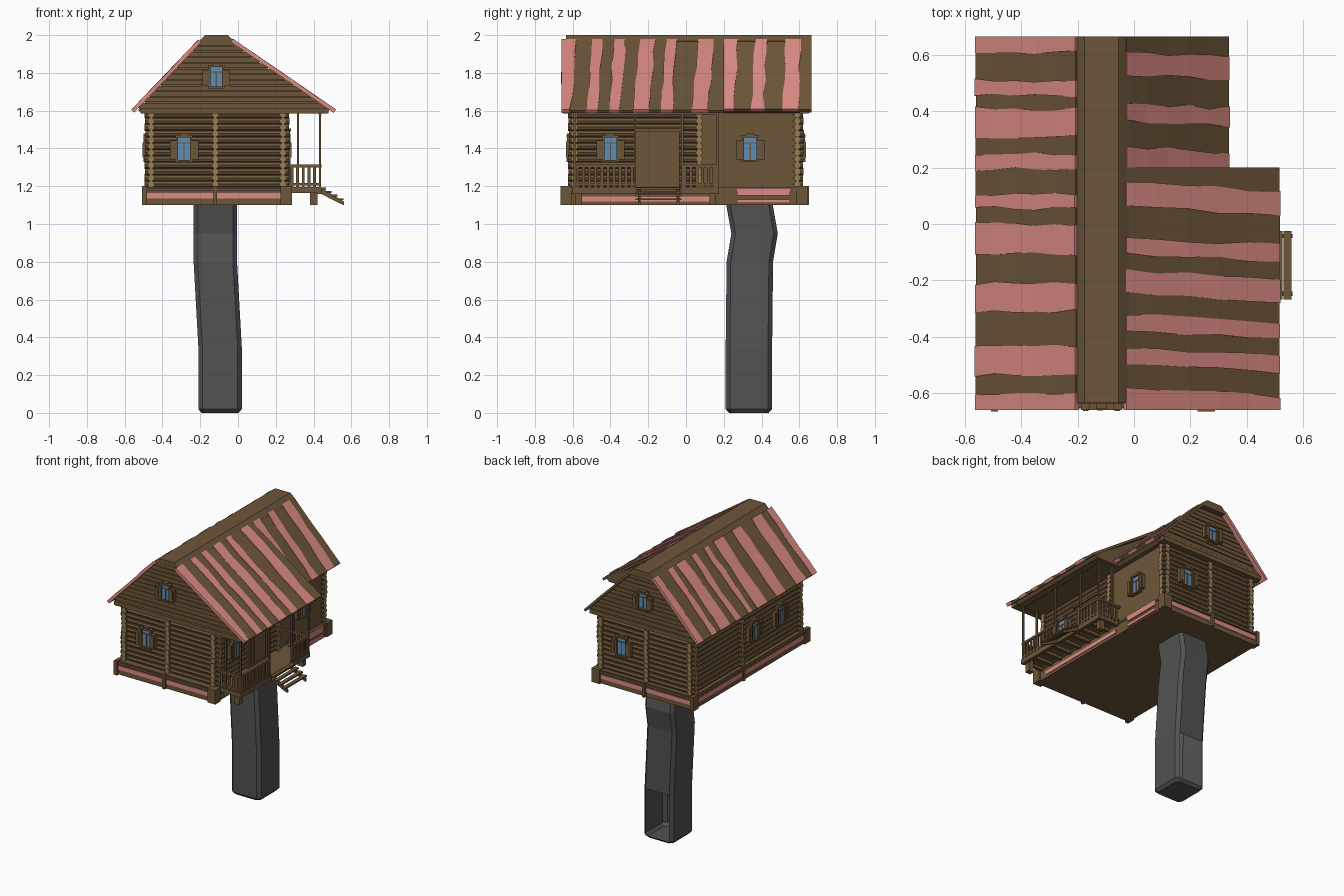
import bpy, bmesh, math, random
from mathutils import Matrix, Vector

if "Cube" in bpy.data.objects:
    bpy.data.objects.remove(bpy.data.objects["Cube"])
random.seed(4)

def mat(name, c):
    m = bpy.data.materials.new(name)
    m.diffuse_color = (*c, 1)
    m.use_nodes = True
    m.node_tree.nodes["Principled BSDF"].inputs["Base Color"].default_value = m.diffuse_color
    return m
MATS = [mat("brown_wood", (.155, .094, .042)), mat("pink_paint", (.72, .26, .235)),
        mat("light_log_end", (.31, .205, .088)), mat("blue_glass", (.11, .27, .46)),
        mat("dark_grey_stone", (.085, .085, .087))]
BROWN, PINK, TAN, BLUE, GREY = range(5)

def finish(name, bm, recalc=True):
    if recalc:
        bmesh.ops.recalc_face_normals(bm, faces=bm.faces)
    me = bpy.data.meshes.new(name)
    bm.to_mesh(me); bm.free()
    for m in MATS:
        me.materials.append(m)
    ob = bpy.data.objects.new(name, me)
    bpy.context.collection.objects.link(ob)
    return ob

def add_box(bm, lo, hi, m=BROWN, M=Matrix()):
    lo, hi = Vector(lo), Vector(hi)
    T = M @ Matrix.Translation((lo + hi) / 2) @ Matrix.Diagonal((*(hi - lo), 1))
    vs = bmesh.ops.create_cube(bm, size=1, matrix=T)["verts"]
    for f in {f for v in vs for f in v.link_faces}:
        f.material_index = m

def boxes(name, items, M=Matrix()):
    bm = bmesh.new()
    for it in items:
        add_box(bm, it[0], it[1], it[2] if len(it) > 2 else BROWN, M)
    return finish(name, bm)

def prism(bm, pts, y0, y1, m=BROWN):
    """Extrude an x,z outline along y."""
    a = [bm.verts.new((x, y0, z)) for x, z in pts]
    b = [bm.verts.new((x, y1, z)) for x, z in pts]
    n = len(pts)
    fs = [bm.faces.new(a), bm.faces.new(b[::-1])]
    fs += [bm.faces.new((a[i], b[i], b[(i + 1) % n], a[(i + 1) % n])) for i in range(n)]
    for f in fs:
        f.material_index = m

def add_log(bm, a, b, r=.019):
    a, b = Vector(a), Vector(b)
    d = b - a
    T = Matrix.Translation((a + b) / 2) @ d.to_track_quat('Z', 'Y').to_matrix().to_4x4()
    vs = bmesh.ops.create_cone(bm, cap_ends=True, segments=8, radius1=r, radius2=r,
                               depth=d.length, matrix=T)["verts"]
    for f in {f for v in vs for f in v.link_faces}:
        f.material_index = TAN if len(f.verts) > 4 else BROWN

# Stone pillar: lofted chamfered sections, open at the lower back
bm = bmesh.new()
rings = []
for z, cx, cy, s in [(0, -.095, .333, .85), (.02, -.095, .333, 1), (.35, -.095, .333, 1),
                     (.8, -.12, .338, 1), (.95, -.12, .363, 1), (1.12, -.12, .333, 1)]:
    hx, hy, c = .115 * s, .123 * s, .022
    ring = [(hx, -hy + c), (hx, hy - c), (hx - c, hy), (-hx + c, hy),
            (-hx, hy - c), (-hx, -hy + c), (-hx + c, -hy), (hx - c, -hy)]
    rings.append([bm.verts.new((cx + x, cy + y, z)) for x, y in ring])
bm.faces.new(rings[0][::-1])
for k, (p, q) in enumerate(zip(rings, rings[1:])):
    for i in range(8):
        if not (k == 1 and i == 2):
            bm.faces.new((p[i], p[(i + 1) % 8], q[(i + 1) % 8], q[i]))
for f in bm.faces:
    f.material_index = GREY
finish("stone_pillar", bm, False)

# Base with pink bands, ledge and corner posts
base = [((-.495, -.645, 1.1), (.275, .63, 1.195)), ((-.505, -.655, 1.175), (.282, .64, 1.19))]
base += [((-.5, -.65, 1.135), (.24, .635, 1.165), PINK)]
base += [((.27, -.55, 1.12), (.279, .15, 1.145), PINK), ((.27, .27, 1.11), (.285, .55, 1.13), PINK),
         ((.27, .27, 1.15), (.285, .55, 1.19), PINK)]
base += [((x, y, 1.1), (x + w, y + .06, 1.2)) for y in (-.665, .585) for x, w in ((-.508, .025), (.225, .062))]
base += [((-.13, y, 1.1), (-.11, y + .02, 1.2)) for y in (-.662, .63)]
base += [((-.508, .06, 1.1), (-.48, .08, 1.2))]
boxes("house_base", base)

# Log walls with crossing corners and inner wall stubs
bm = bmesh.new()
add_box(bm, (-.46, -.59, 1.19), (.24, .59, 1.6))
add_box(bm, (.24, .07, 1.19), (.256, .59, 1.6))
for i in range(12):
    z = 1.211 + i * .0335
    e = random.uniform(-.004, .004)
    for y in (-.59, .59):
        add_log(bm, (-.492 + e, y, z), (.272 + e, y, z))
    add_log(bm, (-.46, -.622 + e, z), (-.46, .622 + e, z))
    add_log(bm, (.238, -.622 + e, z), (.238, .06, z))
    add_log(bm, (.238, .56, z), (.238, .622 + e, z))
    for s in (-1, 1):
        add_log(bm, (-.12, .56 * s, z), (-.12, .622 * s + e, z))
    add_log(bm, (-.492 + e, .07, z), (-.44, .07, z))
    add_log(bm, (.2, .07, z), (.272 + e, .07, z))
finish("log_walls", bm)

# Roof profile: left slope, wide right slope over the porch, steep right slope behind
L0, L1 = (-.205, 1.972), (-.56, 1.6)
F0, F1 = (-.03, 1.975), (.515, 1.6)
R0, R1 = (-.03, 1.975), (.335, 1.605)
def at(a, b, z):
    return a[0] + (b[0] - a[0]) * (a[1] - z) / (a[1] - b[1])

# Attic body, gable boards and eave beams
bm = bmesh.new()
for y0, y1, a, b in ((-.62, .195, F0, F1), (.195, .62, R0, R1)):
    prism(bm, [(at(L0, L1, 1.6) + .05, 1.588), (at(L0, L1, 1.6) + .03, 1.605), (-.2, 1.955),
               (-.04, 1.955), (b[0] - .03, 1.605), (b[0] - .05, 1.588)], y0, y1)
finish("attic_body", bm)
bm = bmesh.new()
for s, a, b in ((-1, F0, F1), (1, R0, R1)):
    n = 12
    for i in range(n):
        z0, z1 = 1.615 + i * .03, 1.641 + i * .03
        pts = [(at(L0, L1, z0) + .015, z0), (at(a, b, z0) - .02, z0),
               (at(a, b, z1) - .02, z1), (at(L0, L1, z1) + .015, z1)]
        prism(bm, pts, s * .61, s * (.634 + random.uniform(-.003, .003)))
    add_box(bm, (-.515, min(s * .6, s * .65), 1.585), (b[0] - .035, max(s * .6, s * .65), 1.615))
finish("gable_boards", bm)

# Wavy roof planks
def planks(name, a, b, y0, y1, pinks, skew):
    cuts = [y0]
    kinds = []
    for lo, hi in sorted(pinks):
        if lo - cuts[-1] > .005:
            cuts.append(lo); kinds.append(BROWN)
        cuts.append(hi); kinds.append(PINK)
    if y1 - cuts[-1] > .005:
        cuts.append(y1); kinds.append(BROWN)
    N = 5
    a, b = Vector((a[0], 0, a[1])), Vector((b[0], 0, b[1]))
    d = (b - a).normalized()
    nrm = Vector((-d.z, 0, d.x))
    nrm = nrm if nrm.z > 0 else -nrm
    edge = [[c + (0 if c in (y0, y1) else skew * (.5 - k / N) + random.uniform(-.007, .007))
             for k in range(N + 1)] for c in cuts]
    bm = bmesh.new()
    for j, m in enumerate(kinds):
        lift = .004 if m == PINK else 0
        rows = []
        for k in range(N + 1):
            p = a.lerp(b, k / N)
            t = p + nrm * (lift + random.uniform(0, .004))
            u = p - nrm * .014
            rows.append([bm.verts.new((q.x, y, q.z)) for q, y in
                         ((t, edge[j][k]), (t, edge[j + 1][k]), (u, edge[j + 1][k]), (u, edge[j][k]))])
        fs = [bm.faces.new(rows[0]), bm.faces.new(rows[-1][::-1])]
        for p, q in zip(rows, rows[1:]):
            fs += [bm.faces.new((p[i], p[(i + 1) % 4], q[(i + 1) % 4], q[i])) for i in range(4)]
        for f in fs:
            f.material_index = m
    finish(name, bm)
planks("roof_left", L0, L1, -.66, .665,
       [(.61, .665), (.455, .51), (.31, .41), (.195, .25), (.055, .105), (-.105, 0),
        (-.31, -.21), (-.535, -.43), (-.66, -.605)], .0)
planks("roof_right_porch", F0, F1, -.66, .2,
       [(-.66, -.595), (-.51, -.455), (-.395, -.335), (-.26, -.18), (-.12, -.06), (.045, .13)], .03)
planks("roof_right_rear", R0, R1, .2, .665, [(.52, .6), (.355, .42), (.2, .265)], .02)

# Ridge cap
bm = bmesh.new()
prism(bm, [(-.217, 1.955), (-.175, 2.0), (-.055, 2.0), (-.018, 1.968), (-.03, 1.95), (-.2, 1.95)], -.635, .665)
finish("ridge_cap", bm)

# Windows: local x along wall, local -y outward
def window(name, x, y, z, ang, w=.074, h=.125):
    M = Matrix.Translation((x, y, z)) @ Matrix.Rotation(ang, 4, 'Z')
    a, b = w / 2, h / 2
    it = [((-a, -.008, -b), (a, .01, b), BLUE)]
    it += [((s * a - .005, -.02, -b), (s * a + .005, .01, b)) for s in (-1, 1)]
    it += [((-a - .008, -.022, -b - .008), (a + .008, .01, -b + .002)),
           ((-a - .008, -.022, b - .004), (a + .008, .01, b + .008)),
           ((-.02, -.02, b + .008), (.02, .01, b + .016)),
           ((-.003, -.012, -b), (.003, .01, b * .45)), ((-a, -.012, b * .4), (a, .01, b * .5))]
    for s in (-1, 1):
        lo, hi = sorted((s * (a + .004), s * (a + .038)))
        it += [((lo, -.022, -b + .005), (hi, .005, b - .02)),
               ((lo + .007, -.026, -b + .015), (hi - .007, .0, b - .03))]
    boxes(name, it, M)
Q = math.pi / 2
window("front_window", -.285, -.61, 1.4, 0)
window("front_attic_window", -.115, -.637, 1.78, 0, .07, .11)
window("back_window", .07, .61, 1.4, 2 * Q)
window("back_attic_window", -.115, .637, 1.78, 2 * Q, .07, .11)
window("porch_window", .257, -.4, 1.4, Q)
window("right_window", .257, .34, 1.4, Q)
window("left_window_a", -.479, -.07, 1.4, -Q)
window("left_window_b", -.479, -.36, 1.4, -Q)

# Door with frame
boxes("door", [((.23, -.265, 1.19), (.265, -.035, 1.5)), ((.23, -.24, 1.2), (.272, -.06, 1.475)),
               ((.23, -.215, 1.22), (.278, -.085, 1.455)), ((.23, -.275, 1.49), (.28, -.025, 1.505))])

# Porch: floor, joists, supports and columns
porch = [((.27, -.6, 1.185), (.44, .175, 1.195)), ((.42, -.6, 1.16), (.442, .175, 1.192))]
porch += [((.27, -.6 + i * .094, 1.165), (.43, -.578 + i * .094, 1.187)) for i in range(9)]
porch += [((.38, y, 1.1), (.42, y + .035, 1.19)) for y in (-.585, .125)]
porch += [((.428, y - .006, 1.19), (.44, y + .006, 1.6)) for y in (-.59, -.27, -.02, .165)]
porch += [((.312, y - .006, 1.19), (.324, y + .006, 1.6)) for y in (-.59, .165)]
porch += [((.425, -.6, 1.58), (.443, .175, 1.597))]
boxes("porch_frame", porch)

# Railings
rail = []
for y0, y1 in ((-.59, -.27), (-.02, .165)):
    rail += [((.426, y0, 1.3), (.442, y1, 1.315)), ((.43, y0, 1.205), (.438, y1, 1.217))]
    n = round((y1 - y0) / .032)
    for i in range(n):
        y = y0 + (i + .5) * (y1 - y0) / n
        rail.append(((.43, y - .008, 1.195), (.438, y + .008, 1.31)))
for y in (-.59, .165):
    rail += [((.26, y - .008, 1.3), (.44, y + .008, 1.315)), ((.26, y - .004, 1.205), (.44, y + .004, 1.217))]
    rail += [((.278 + i * .03, y - .004, 1.195), (.293 + i * .03, y + .004, 1.31)) for i in range(5)]
boxes("porch_railings", rail)

# Steps with sloping stringers
bm = bmesh.new()
for y in (-.255, -.05):
    prism(bm, [(.43, 1.192), (.46, 1.18), (.562, 1.118), (.562, 1.1), (.54, 1.108), (.43, 1.165)], y, y + .015)
for i in range(4):
    x, z = .438 + i * .031, 1.183 - i * .019
    add_box(bm, (x, -.268, z), (x + .027, -.025, z + .01))
finish("porch_steps", bm)
